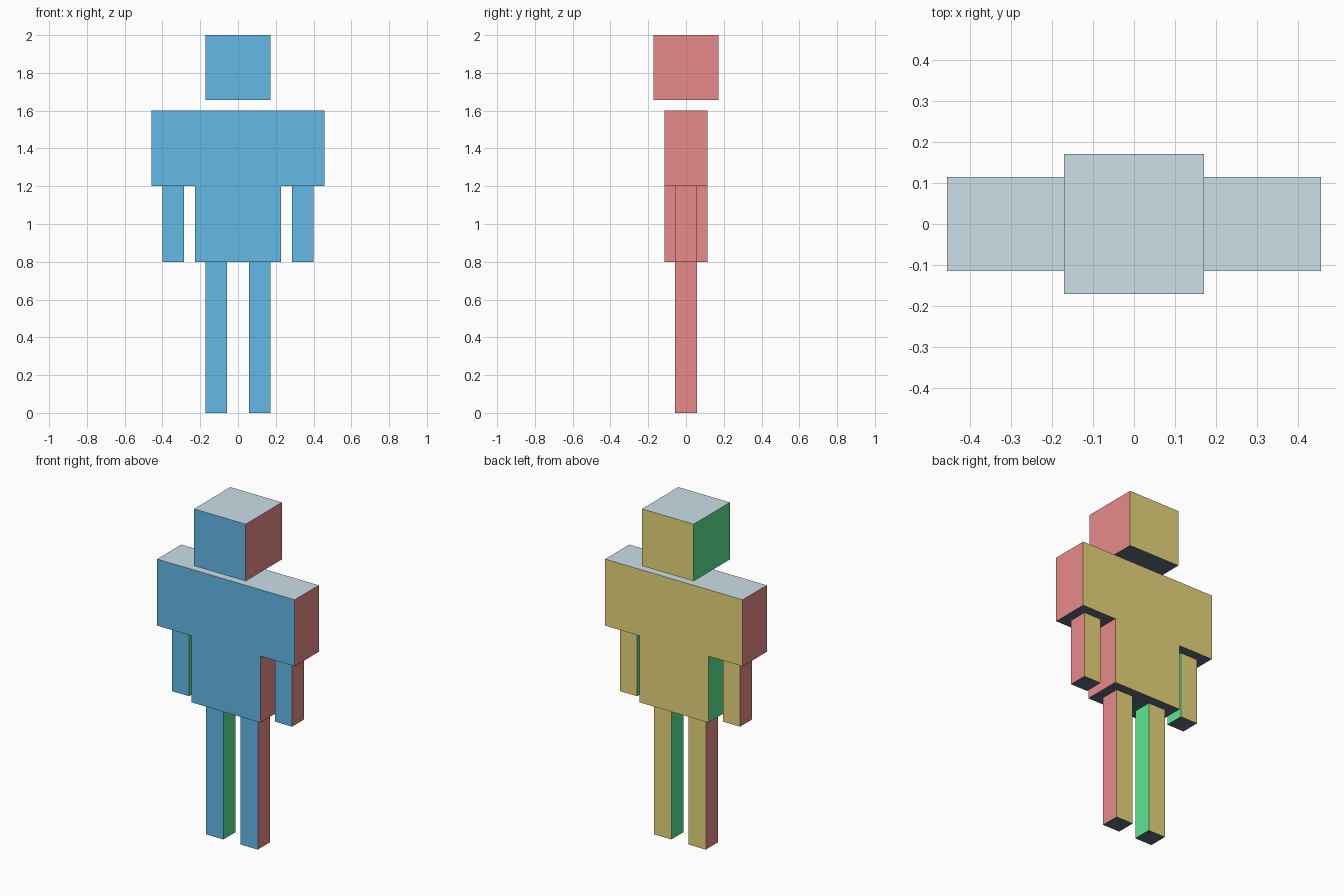
import bpy
import bmesh
from mathutils import Vector

cube = bpy.data.objects.get("Cube")
if cube:
    bpy.data.objects.remove(cube, do_unlink=True)

U = 2 / 35  # one block unit


def make_material(name, rgb):
    def lin(v):
        v /= 255
        return v / 12.92 if v <= 0.04045 else ((v + 0.055) / 1.055) ** 2.4
    colour = (*[lin(v) for v in rgb], 1.0)
    mat = bpy.data.materials.new(name)
    mat.diffuse_color = colour
    mat.use_nodes = True
    bsdf = next(n for n in mat.node_tree.nodes if n.type == 'BSDF_PRINCIPLED')
    bsdf.inputs["Base Color"].default_value = colour
    return mat


# One colour for each direction a face can point
MATERIALS = [
    make_material("front blue", (108, 200, 249)),
    make_material("back yellow", (252, 235, 136)),
    make_material("outer red", (250, 151, 150)),
    make_material("inner green", (96, 244, 153)),
    make_material("top pale grey", (210, 231, 239)),
    make_material("bottom slate", (97, 109, 128)),
]


def face_colour(normal, flip):
    x, y, z = normal
    if abs(y) > 0.5:
        return 0 if y < 0 else 1
    if abs(z) > 0.5:
        return 4 if z > 0 else 5
    return 2 if x * flip > 0 else 3


def box(name, low, high, flip=1):
    """Box between two corners in block units; flip=-1 swaps the side colours."""
    low, high = Vector(low) * U, Vector(high) * U
    size, centre = high - low, (low + high) / 2
    bm = bmesh.new()
    bmesh.ops.create_cube(bm, size=1)
    bmesh.ops.scale(bm, vec=size, verts=bm.verts)
    bm.normal_update()
    for face in bm.faces:
        face.material_index = face_colour(face.normal, flip)
    mesh = bpy.data.meshes.new(name)
    for mat in MATERIALS:
        mesh.materials.append(mat)
    bm.to_mesh(mesh)
    bm.free()
    obj = bpy.data.objects.new(name, mesh)
    obj.location = centre
    bpy.context.collection.objects.link(obj)
    return obj


def mirrored_pair(name, low, high):
    """Left box plus its mirror image on the right, colours mirrored too."""
    box("left_" + name, low, high)
    box("right_" + name, (-high[0], low[1], low[2]),
        (-low[0], high[1], high[2]), flip=-1)


# Head floats just above the body
box("head", (-3, -3, 29), (3, 3, 35))
box("torso", (-4, -2, 14), (4, 2, 28))

# Limbs: sleeves flush with the torso, thin forearms and legs
mirrored_pair("sleeve", (4, -2, 21), (8, 2, 28))
mirrored_pair("forearm", (5, -1, 14), (7, 1, 21))
mirrored_pair("leg", (1, -1, 0), (3, 1, 14))
